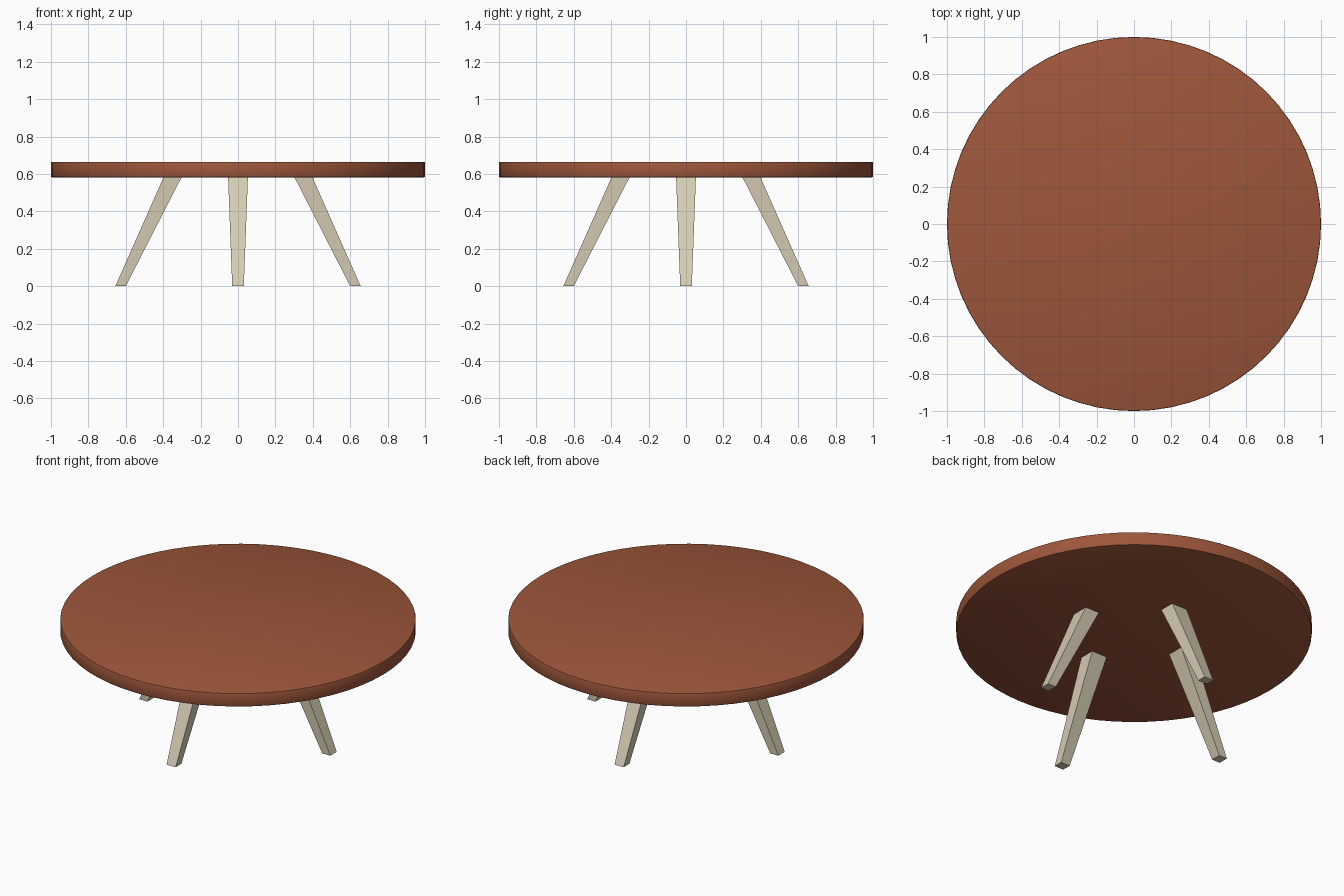
import bpy, bmesh, math
from mathutils import Matrix

if "Cube" in bpy.data.objects:
    bpy.data.objects.remove(bpy.data.objects["Cube"])


def material(name, rgb):
    m = bpy.data.materials.new(name)
    m.diffuse_color = (*rgb, 1)
    m.use_nodes = True
    m.node_tree.nodes["Principled BSDF"].inputs["Base Color"].default_value = m.diffuse_color
    return m


wood = material("reddish brown wood", (0.34, 0.094, 0.043))
cream = material("cream wood", (0.67, 0.60, 0.45))

# Round tabletop with a slightly softened rim
Z0, Z1 = 0.582, 0.665
bpy.ops.mesh.primitive_cylinder_add(vertices=64, radius=1, depth=Z1 - Z0,
                                    location=(0, 0, (Z0 + Z1) / 2))
top = bpy.context.object
top.name = "tabletop"
top.data.materials.append(wood)
bevel = top.modifiers.new("rim", "BEVEL")
bevel.width = 0.006
bevel.segments = 2
bevel.limit_method = "ANGLE"
bpy.ops.object.modifier_apply(modifier="rim")
bpy.ops.object.shade_smooth_by_angle(angle=math.radians(30))


# Splayed square leg, tapering towards the floor: (inner, outer, half width, z)
def leg(name, angle):
    bm = bmesh.new()
    rings = []
    for a, b, w, z in ((0.60, 0.656, 0.031, 0), (0.302, 0.398, 0.053, Z0)):
        rings.append([bm.verts.new(p) for p in
                      ((a, -w, z), (b, -w, z), (b, w, z), (a, w, z))])
    low, high = rings
    bm.faces.new(low[::-1])
    bm.faces.new(high)
    for i in range(4):
        j = (i + 1) % 4
        bm.faces.new((low[i], low[j], high[j], high[i]))
    bmesh.ops.rotate(bm, verts=bm.verts, cent=(0, 0, 0),
                     matrix=Matrix.Rotation(angle, 3, "Z"))
    me = bpy.data.meshes.new(name)
    bm.to_mesh(me)
    bm.free()
    me.materials.append(cream)
    bpy.context.collection.objects.link(bpy.data.objects.new(name, me))


for i, side in enumerate(("right", "back", "left", "front")):
    leg(side + "_leg", i * math.pi / 2)
